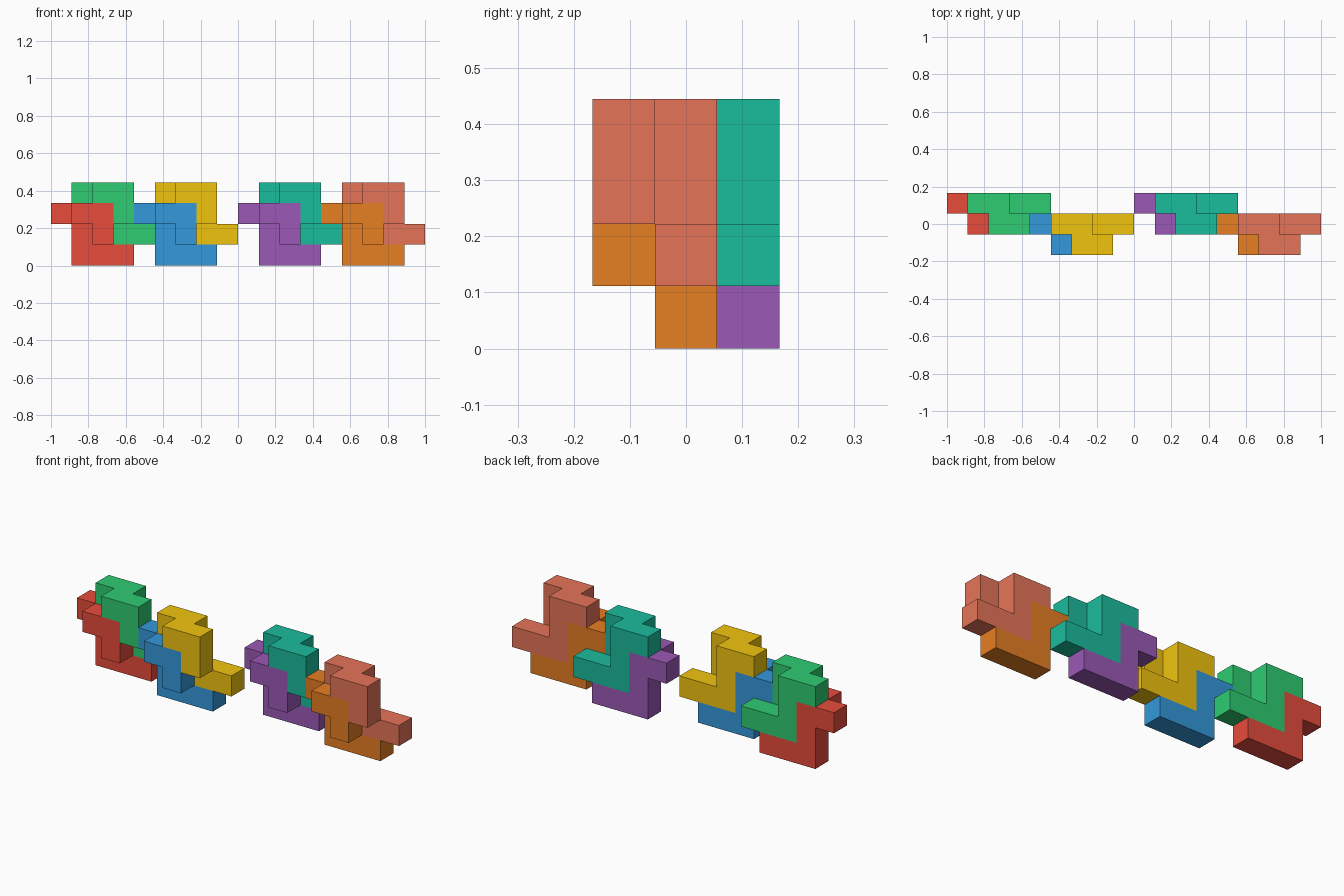
import bpy
import bmesh
from mathutils import Vector

if "Cube" in bpy.data.objects:
    bpy.data.objects.remove(bpy.data.objects["Cube"])

U = 1 / 9  # edge of one cube cell

# Cells (x, layer, z) of the two interlocking shapes; layer 0 = back, 1 = front
LOWER = [(0, 0, 2), (1, 0, 2), (1, 0, 1), (1, 0, 0), (2, 0, 0), (3, 0, 0),
         (1, 1, 2), (2, 1, 2), (2, 1, 1)]
UPPER = [(1, 0, 3), (2, 0, 3), (2, 0, 2), (2, 0, 1), (3, 0, 1), (4, 0, 1),
         (2, 1, 3), (3, 1, 3), (3, 1, 2)]


def linear(c):
    c /= 255
    return c / 12.92 if c <= 0.04045 else ((c + 0.055) / 1.055) ** 2.4


def make_material(name, rgb):
    mat = bpy.data.materials.new(name)
    mat.diffuse_color = [linear(c) for c in rgb] + [1]
    mat.use_nodes = True
    mat.node_tree.nodes["Principled BSDF"].inputs["Base Color"].default_value = mat.diffuse_color
    return mat


def make_piece(name, cells, x0, y0, rgb):
    """Merge cube cells into one body, keeping only its outer faces."""
    solid = {Vector((x0 + x, y0 - layer, z)).to_tuple(2) for x, layer, z in cells}
    bm = bmesh.new()
    for cell in solid:
        centre = Vector(cell) + Vector((0.5, 0, 0.5))
        for axis in range(3):
            for sign in (-1, 1):
                n = Vector((0, 0, 0))
                n[axis] = sign
                if (Vector(cell) + n).to_tuple(2) in solid:
                    continue
                a = Vector((0, 0, 0))
                a[(axis + 1) % 3] = 0.5
                b = n.cross(a)
                mid = centre + n * 0.5
                corners = (mid - a - b, mid + a - b, mid + a + b, mid - a + b)
                bm.faces.new([bm.verts.new(p * U) for p in corners])
    bmesh.ops.remove_doubles(bm, verts=bm.verts[:], dist=1e-4)
    # Join coplanar squares into clean flat faces
    bmesh.ops.dissolve_limit(bm, angle_limit=0.01, verts=bm.verts[:], edges=bm.edges[:])
    mesh = bpy.data.meshes.new(name)
    bm.to_mesh(mesh)
    bm.free()
    mesh.materials.append(make_material(name + "_colour", rgb))
    obj = bpy.data.objects.new(name, mesh)
    bpy.context.collection.objects.link(obj)


# Four interlocked pairs: left cell, back layer centre, lower and upper colours
PAIRS = [
    (-9, 1, ("red", (231, 76, 60)), ("green", (46, 204, 113))),
    (-5, 0, ("blue", (52, 152, 219)), ("yellow", (241, 196, 15))),
    (0, 1, ("purple", (155, 89, 182)), ("teal", (26, 188, 156))),
    (4, 0, ("orange", (230, 126, 34)), ("salmon", (230, 116, 88))),
]
for x0, y0, (low, low_rgb), (up, up_rgb) in PAIRS:
    make_piece(low + "_lower_block", LOWER, x0, y0, low_rgb)
    make_piece(up + "_upper_block", UPPER, x0, y0, up_rgb)
